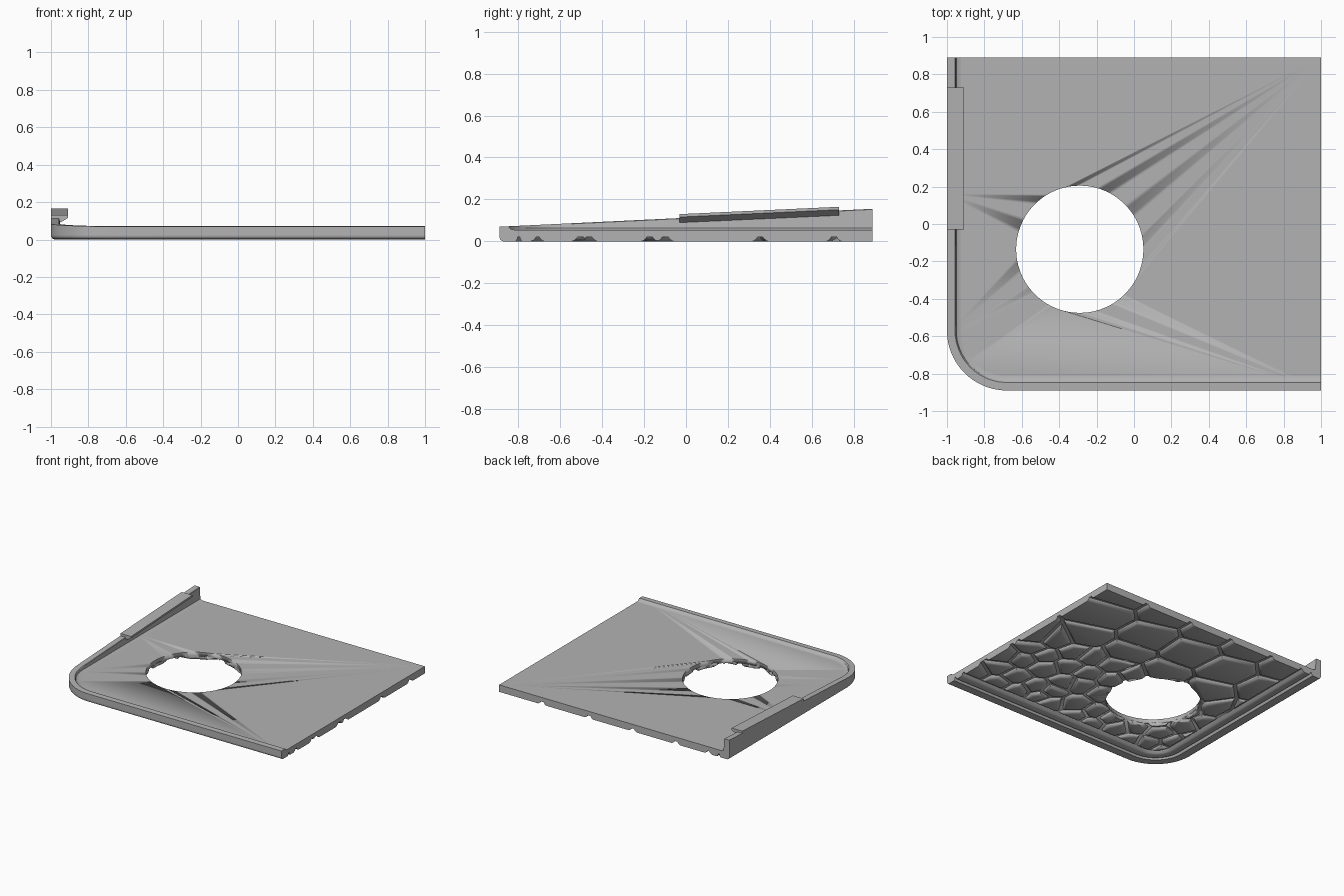
import bpy, bmesh, math, random
from mathutils import Vector

if "Cube" in bpy.data.objects:
    bpy.data.objects.remove(bpy.data.objects["Cube"])

random.seed(4)
HX, HY, R = 1.0, 0.89, 0.32          # half sizes and corner radius
CX, CY = -HX + R, -HY + R            # centre of the rounded corner
FLOOR, TOP = 0.022, 0.055            # underside groove depth, plate top

grey = bpy.data.materials.new("grey")
grey.diffuse_color = (0.45, 0.45, 0.45, 1)
grey.use_nodes = True
grey.node_tree.nodes["Principled BSDF"].inputs["Base Color"].default_value = grey.diffuse_color


def finish(name, bm, angle=30):
    bmesh.ops.recalc_face_normals(bm, faces=bm.faces)
    mesh = bpy.data.meshes.new(name)
    bm.to_mesh(mesh)
    bm.free()
    ob = bpy.data.objects.new(name, mesh)
    bpy.context.collection.objects.link(ob)
    mesh.materials.append(grey)
    bpy.ops.object.select_all(action='DESELECT')
    ob.select_set(True)
    bpy.context.view_layer.objects.active = ob
    bpy.ops.object.shade_smooth_by_angle(angle=math.radians(angle))
    return ob


def edge_path(d):
    """Left edge, rounded corner and front edge, moved inward by d."""
    pts = [Vector((-HX + d, HY - (HY - CY) * i / 6)) for i in range(6)]
    for i in range(25):
        a = math.pi + math.pi / 2 * i / 24
        pts.append(Vector((CX + (R - d) * math.cos(a), CY + (R - d) * math.sin(a))))
    return pts + [Vector((HX, -HY + d))]


def sweep(name, profile):
    """Closed profile of (inset, height) swept along the edge path.
    A height may be a function of y."""
    bm = bmesh.new()
    loops = []
    for d, z in profile:
        loops.append([bm.verts.new((p.x, p.y, z(p.y) if callable(z) else z))
                      for p in edge_path(d)])
    n = len(loops)
    for i in range(n):
        a, b = loops[i], loops[(i + 1) % n]
        for k in range(len(a) - 1):
            bm.faces.new((a[k], a[k + 1], b[k + 1], b[k]))
    bm.faces.new([l[0] for l in loops])
    bm.faces.new([l[-1] for l in loops])
    return finish(name, bm)


def prism(bm, points, vec):
    face = bm.faces.new([bm.verts.new(p) for p in points])
    ext = bmesh.ops.extrude_face_region(bm, geom=[face])["geom"]
    bmesh.ops.translate(bm, vec=vec, verts=[g for g in ext if isinstance(g, bmesh.types.BMVert)])


# Hole cutter
bm = bmesh.new()
bmesh.ops.create_cone(bm, cap_ends=True, segments=96, radius1=0.34, radius2=0.34, depth=0.6)
bmesh.ops.translate(bm, vec=(-0.29, -0.135, 0), verts=bm.verts)
cutter = finish("hole_cutter", bm)
cutter.hide_render = True
cutter.hide_viewport = True


def cut_hole(ob):
    mod = ob.modifiers.new("hole", 'BOOLEAN')
    mod.operation = 'DIFFERENCE'
    mod.solver = 'EXACT'
    mod.object = cutter


# Main plate
bm = bmesh.new()
outline = edge_path(0) + [Vector((HX, HY))]
prism(bm, [(p.x, p.y, FLOOR) for p in outline], (0, 0, TOP - FLOOR))
cut_hole(finish("plate", bm))


# Raised lip, climbing to the back
def lip_top(y):
    return 0.07 + 0.048 * (y + HY)


sweep("lip", [(0, 0.04), (0, lip_top), (0.043, lip_top),
              (0.046, lambda y: lip_top(y) - 0.003),
              (0.05, 0.063), (0.06, 0.057), (0.08, TOP - 0.0005), (0.08, 0.04)])

# Underside rim and inner band
sweep("bottom_rim", [(0, 0.03), (0, 0.02), (0.006, 0.007), (0.018, 0),
                     (0.078, 0), (0.086, 0.012), (0.09, 0.03)])
sweep("bottom_band", [(0.096, 0.03), (0.1, 0.012), (0.108, 0),
                      (0.15, 0), (0.163, 0.006), (0.178, FLOOR), (0.178, 0.03)])

# Sloped flange on the left lip
bm = bmesh.new()
y0, y1 = -0.03, 0.73
section = [(-1, -0.03), (-1, 0), (-0.908, 0), (-0.908, -0.014), (-0.955, -0.042), (-0.975, -0.042)]
prism(bm, [(x, y0, 0.13 + z) for x, z in section], (0, y1 - y0, 0.035))
finish("flange", bm)


# Underside pads: large at the back, small towards the front
def jit(a):
    return random.uniform(-a, a)


seeds = []
for row, y in enumerate((0.93, 0.58, 0.25)):
    for i in range(5):
        seeds.append(Vector((0.84 - 0.4 * i - 0.08 * row + jit(0.04), y - 0.02 * i + jit(0.025))))
edge_rows = (0.04, -0.12, -0.32, -0.5, -0.64)
for row, y in enumerate(edge_rows):
    for i in range(11):
        off = 0.09 * (row % 2)
        a = 0 if i == 0 else 0.045
        seeds.append(Vector((0.94 - off - 0.18 * i + jit(a), y + jit(a))))


def clip(poly, n, c):
    """Keep the part of a convex polygon where p.n <= c."""
    out = []
    for i, p in enumerate(poly):
        q = poly[(i + 1) % len(poly)]
        dp, dq = p.dot(n) - c, q.dot(n) - c
        if dp <= 0:
            out.append(p)
        if dp * dq < 0:
            out.append(p.lerp(q, dp / (dp - dq)))
    return out


def cell(s, inset):
    poly = [Vector(p) for p in ((-2, -2), (2, -2), (2, 2), (-2, 2))]
    for i in range(9):                       # inner border with the rounded corner
        a = math.pi + math.pi / 2 * i / 8
        n = Vector((math.cos(a), math.sin(a)))
        poly = clip(poly, n, n.dot(Vector((CX, CY))) + R - 0.178 - inset)
    for t in seeds:
        if t is not s:
            n = (t - s).normalized()
            poly = clip(poly, n, n.dot((s + t) / 2) - inset)
    poly = clip(poly, Vector((1, 0)), HX)
    return clip(poly, Vector((0, 1)), HY)


bm = bmesh.new()
for s in seeds:
    levels = ((0.011, 0.03), (0.012, FLOOR), (0.018, 0.012), (0.027, 0.004), (0.037, 0.0))
    pts = [(p.x, p.y, z) for d, z in levels for p in cell(s, d)]
    if len(pts) < 12:
        continue
    verts = [bm.verts.new(p) for p in pts]
    hull = bmesh.ops.convex_hull(bm, input=verts)
    junk = {g for g in hull["geom_interior"] + hull["geom_unused"] if isinstance(g, bmesh.types.BMVert)}
    bmesh.ops.delete(bm, geom=list(junk), context='VERTS')
cut_hole(finish("underside_pads", bm, 40))
